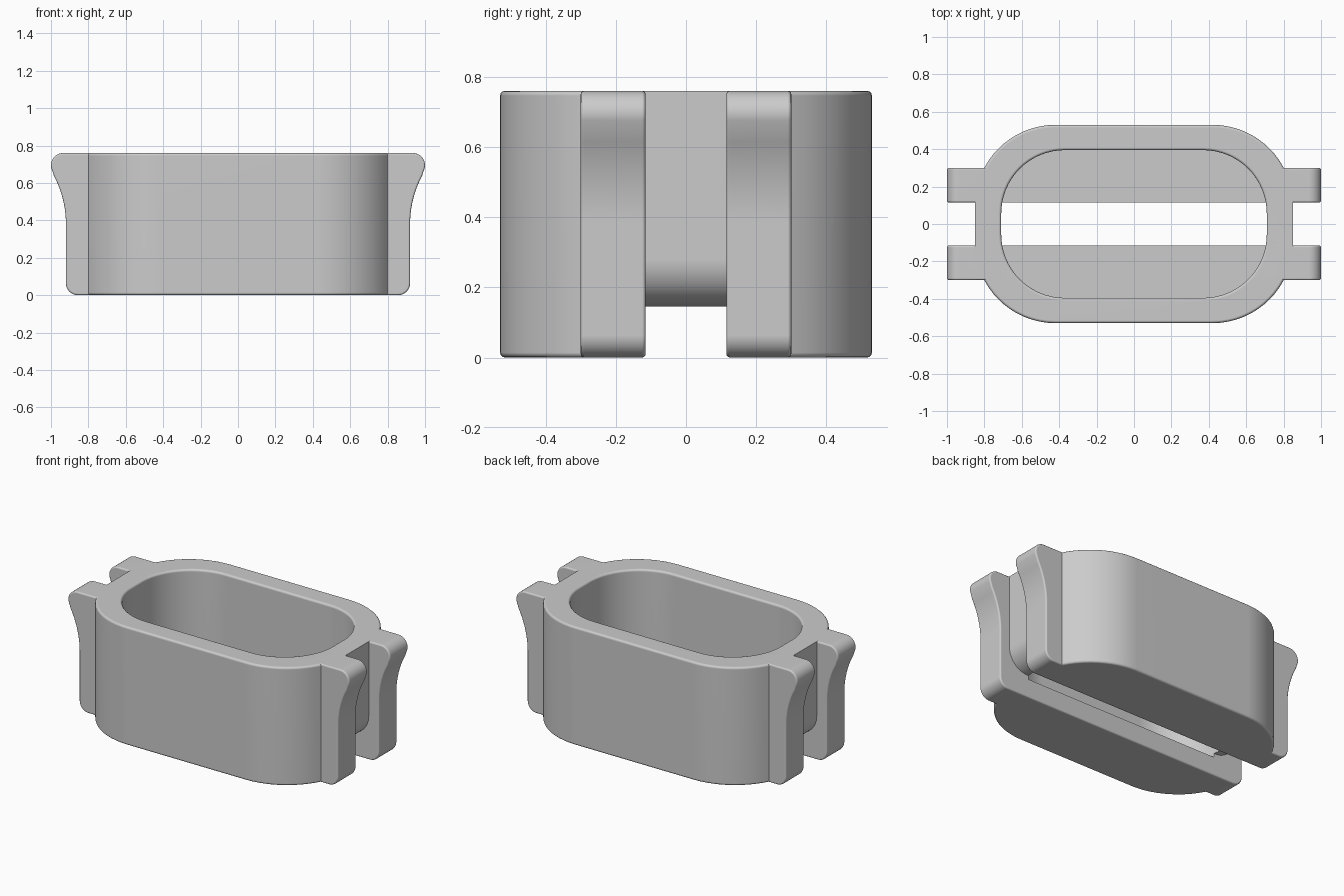
import bpy, bmesh, math
from mathutils import Vector

cube = bpy.data.objects.get("Cube")
if cube:
    bpy.data.objects.remove(cube, do_unlink=True)

HEIGHT = 0.76
SOFT = 0.014      # edge rounding
SLOT = 0.115      # half width of the cord slot


def arc(cx, cy, r, start, end, n=12):
    angles = [math.radians(start + (end - start) * i / n) for i in range(n + 1)]
    return [(cx + r * math.cos(a), cy + r * math.sin(a)) for a in angles]


def rounded_rect(hx, hy, r):
    cx, cy = hx - r, hy - r
    return (arc(cx, cy, r, 0, 90, 16) + arc(-cx, cy, r, 90, 180, 16)
            + arc(-cx, -cy, r, 180, 270, 16) + arc(cx, -cy, r, 270, 360, 16))


def mirrored(right):
    return right + [(-x, z) for x, z in reversed(right)]


def inset(points, d):
    result = []
    for i, p in enumerate(points):
        a, b, c = Vector(points[i - 1]), Vector(p), Vector(points[(i + 1) % len(points)])
        e, f = (b - a).normalized(), (c - b).normalized()
        n, m = Vector((e.y, -e.x)), Vector((f.y, -f.x))
        result.append(b - (n + m) * d / (1 + n.dot(m)))
    return result


def soft_rings(low, high, r=SOFT):
    # Quarter-round steps at both ends of a prism
    turns = [math.radians(a) for a in (0, 30, 60, 90)]
    start = [(low + r * (1 - math.cos(a)), r * (1 - math.sin(a))) for a in turns]
    return start + [(low + high - t, d) for t, d in reversed(start)]


def prism(name, points, rings, along_y=False):
    bm = bmesh.new()
    loops = []
    for t, d in rings:
        loops.append([bm.verts.new((u, t, v) if along_y else (u, v, t))
                      for u, v in inset(points, d)])
    for low, high in zip(loops, loops[1:]):
        for i in range(len(low)):
            bm.faces.new((low[i - 1], low[i], high[i], high[i - 1]))
    bm.faces.new(loops[0])
    bm.faces.new(loops[-1])
    bmesh.ops.recalc_face_normals(bm, faces=bm.faces)
    mesh = bpy.data.meshes.new(name)
    bm.to_mesh(mesh)
    bm.free()
    obj = bpy.data.objects.new(name, mesh)
    bpy.context.collection.objects.link(obj)
    return obj


def combine(target, other, operation):
    mod = target.modifiers.new("combine", 'BOOLEAN')
    mod.operation, mod.solver, mod.object = operation, 'EXACT', other
    bpy.ops.object.select_all(action='DESELECT')
    bpy.context.view_layer.objects.active = target
    target.select_set(True)
    bpy.ops.object.modifier_apply(modifier=mod.name)
    bpy.data.objects.remove(other, do_unlink=True)


# Outer shell, split in two by the middle gap
body = prism("cord_holder_body", rounded_rect(0.85, 0.53, 0.43), soft_rings(0, HEIGHT))
gap = prism("middle_gap", [(-2, -0.14), (2, -0.14), (2, 0.14), (-2, 0.14)], [(-1, 0), (2, 0)])
combine(body, gap, 'DIFFERENCE')

# Flared flange slabs on each side of the slot
flange = mirrored(arc(0.856, 0.064, 0.064, -90, 0, 8)
                  + arc(1.47, 0.38, 0.55, 180, 152, 10)
                  + arc(0.935, 0.695, 0.065, -28, 90, 10))
for low, high in ((SLOT, 0.30), (-0.30, -SLOT)):
    slab = prism("flange_slab", flange, soft_rings(low, high, 0.01), True)
    combine(body, slab, 'UNION')

# Recessed centre wall with rounded lower corners
centre = mirrored(arc(0.714, 0.28, 0.135, -90, 0) + [(0.849, HEIGHT)])
combine(body, prism("centre_wall", centre, [(-0.2, 0), (0.2, 0)], True), 'UNION')

# Open cavity with a softened rim
rim = [(HEIGHT - SOFT, 0), (HEIGHT - SOFT * 0.5, -SOFT * 0.13),
       (HEIGHT - SOFT * 0.13, -SOFT * 0.5), (HEIGHT, -SOFT), (1, -SOFT)]
cavity = prism("cavity", rounded_rect(0.71, 0.395, 0.34), [(0.12, 0)] + rim)
combine(body, cavity, 'DIFFERENCE')

# Plain grey material
grey = bpy.data.materials.new("plain_grey")
grey.use_nodes = True
colour = (0.6, 0.6, 0.6, 1)
grey.diffuse_color = colour
grey.node_tree.nodes["Principled BSDF"].inputs["Base Color"].default_value = colour
body.data.materials.clear()
body.data.materials.append(grey)
for face in body.data.polygons:
    face.material_index = 0

bpy.ops.object.select_all(action='DESELECT')
bpy.context.view_layer.objects.active = body
body.select_set(True)
bpy.ops.object.shade_smooth_by_angle(angle=math.radians(35))
normals = body.modifiers.new("clean_shading", 'WEIGHTED_NORMAL')
normals.keep_sharp = True
